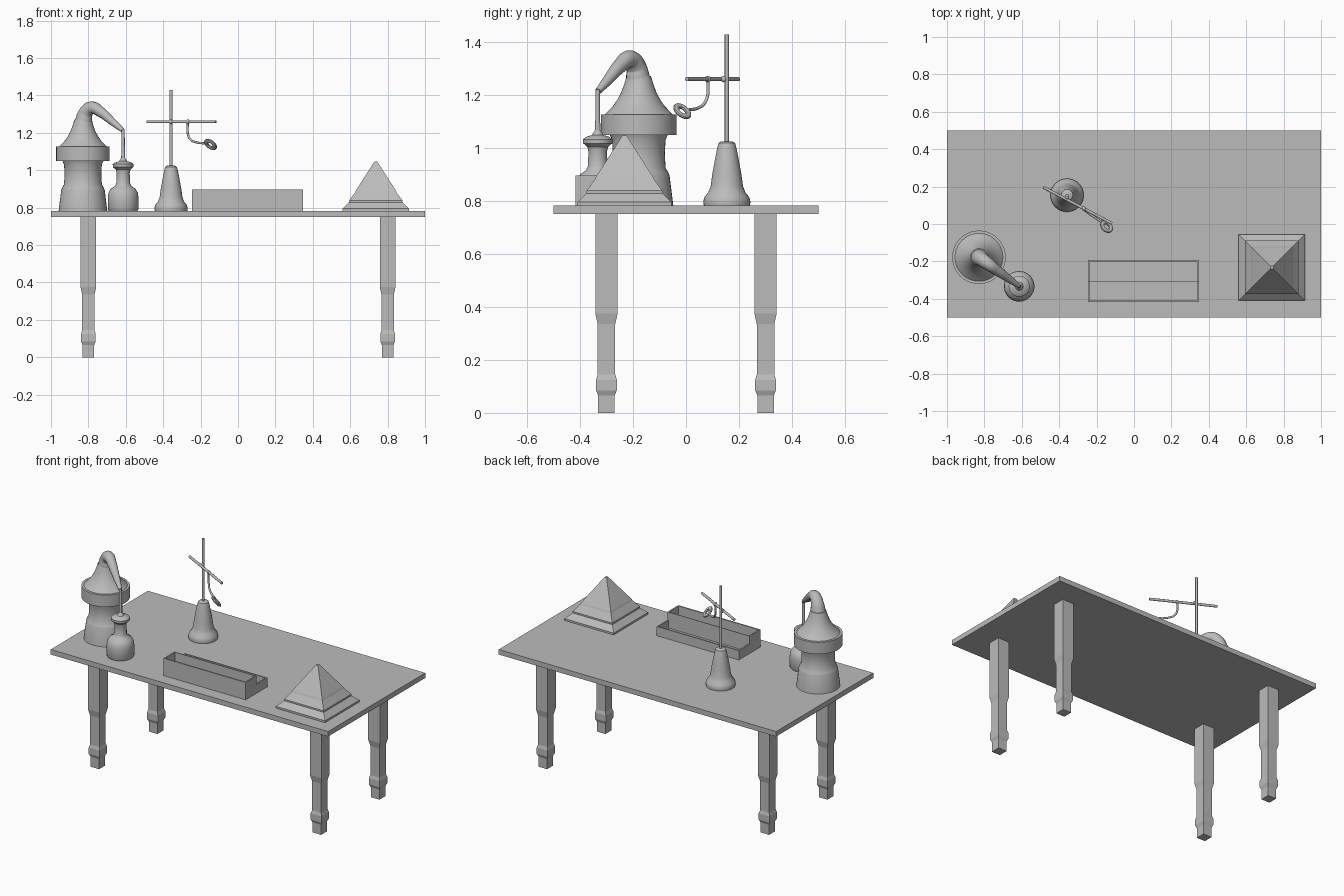
import bpy, bmesh, math
from mathutils import Vector

cube = bpy.data.objects.get("Cube")
if cube:
    bpy.data.objects.remove(cube, do_unlink=True)

grey = bpy.data.materials.new("plain grey")
grey.use_nodes = True
grey.diffuse_color = (0.5, 0.5, 0.5, 1)
grey.node_tree.nodes["Principled BSDF"].inputs["Base Color"].default_value = (0.5, 0.5, 0.5, 1)

TOP = 0.783  # height of the table surface


def add_object(name, bm, smooth=False):
    bmesh.ops.recalc_face_normals(bm, faces=bm.faces)
    mesh = bpy.data.meshes.new(name)
    bm.to_mesh(mesh)
    bm.free()
    mesh.materials.append(grey)
    obj = bpy.data.objects.new(name, mesh)
    bpy.context.collection.objects.link(obj)
    if smooth:
        bpy.ops.object.select_all(action='DESELECT')
        obj.select_set(True)
        bpy.context.view_layer.objects.active = obj
        bpy.ops.object.shade_smooth_by_angle(angle=math.radians(35))
    return obj


def box(name, x, y, z):
    bm = bmesh.new()
    bmesh.ops.create_cube(bm, size=1)
    for v in bm.verts:
        v.co = [a[0] + (c + 0.5) * (a[1] - a[0]) for a, c in zip((x, y, z), v.co)]
    return add_object(name, bm)


def turned(name, centre, profile, sides=32):
    """Stack rings of (half width, height); four sides gives a square section."""
    bm = bmesh.new()
    square = sides == 4
    scale = math.sqrt(2) if square else 1
    rings = []
    for r, z in profile:
        ring = []
        for i in range(sides):
            a = math.tau * i / sides + (math.pi / 4 if square else 0)
            ring.append(bm.verts.new((centre[0] + r * scale * math.cos(a),
                                      centre[1] + r * scale * math.sin(a), z)))
        rings.append(ring)
    for low, high in zip(rings, rings[1:]):
        for i in range(sides):
            j = (i + 1) % sides
            bm.faces.new((low[i], low[j], high[j], high[i]))
    bm.faces.new(rings[0])
    bm.faces.new(rings[-1])
    return add_object(name, bm, not square)


def tube(name, points, resolution=6):
    """Sweep a round section along points given as (position, radius)."""
    curve = bpy.data.curves.new(name, 'CURVE')
    curve.dimensions = '3D'
    curve.bevel_depth = 1
    curve.bevel_resolution = 5
    curve.resolution_u = resolution
    curve.use_fill_caps = True
    spline = curve.splines.new('BEZIER')
    spline.bezier_points.add(len(points) - 1)
    for p, (co, r) in zip(spline.bezier_points, points):
        p.co = co
        p.radius = r
        p.handle_left_type = p.handle_right_type = 'AUTO'
    spline.use_smooth = True
    curve.materials.append(grey)
    obj = bpy.data.objects.new(name, curve)
    bpy.context.collection.objects.link(obj)
    return obj


# Table
box("table_top", (-1, 1), (-0.5, 0.5), (0.75, TOP))
leg = [(0.031, 0), (0.031, 0.065), (0.039, 0.085), (0.039, 0.125), (0.033, 0.145),
       (0.033, 0.335), (0.042, 0.375), (0.042, 0.75)]
for x, side in ((-0.8, "right"), (0.8, "left")):
    for y, end in ((-0.3, "front"), (0.3, "back")):
        turned(f"{end}_{side}_leg", (x, y), leg, 4)

# Stepped pyramid
turned("stepped_pyramid", (0.737, -0.232),
       [(0.177, TOP), (0.177, 0.795), (0.143, 0.828), (0.143, 0.838), (0.112, 0.88),
        (0.107, 0.891), (0.008, 1.046)], 4)

# Open tray: tall front compartment, low back compartment
X0, X1, Y0, YM, Y1 = -0.246, 0.347, -0.417, -0.306, -0.193
T, HIGH, LOW = 0.009, 0.896, 0.843
box("tray_floor", (X0, X1), (Y0, Y1), (TOP, TOP + T))
box("tray_front_wall", (X0, X1), (Y0, Y0 + T), (TOP, HIGH))
box("tray_divider", (X0, X1), (YM - 0.002, YM + 0.002), (TOP, HIGH))
box("tray_back_wall", (X0, X1), (Y1 - T, Y1), (TOP, LOW))
for x, side in ((X0, "right"), (X1 - T, "left")):
    box(f"tray_{side}_end_tall", (x, x + T), (Y0, YM), (TOP, HIGH))
    box(f"tray_{side}_end_low", (x, x + T), (YM, Y1), (TOP, LOW))

# Still: body, collar and dome
still = (-0.829, -0.178)
flask = (-0.614, -0.333)
turned("still_body", still,
       [(0.13, TOP), (0.128, 0.80), (0.116, 0.895), (0.112, 0.905), (0.101, 0.925),
        (0.098, 0.98), (0.101, 1.03), (0.11, 1.05)], 40)
turned("still_collar", still, [(0.143, 1.049), (0.143, 1.126)], 40)
turned("still_dome", still,
       [(0.128, 1.126), (0.118, 1.136), (0.097, 1.158), (0.08, 1.183), (0.066, 1.21),
        (0.055, 1.24), (0.046, 1.27)], 40)


def spout(s, z, r):
    return Vector((still[0] + s * (flask[0] - still[0]),
                   still[1] + s * (flask[1] - still[1]), z)), r


tube("still_spout", [spout(0, 1.22, 0.058), spout(0.02, 1.265, 0.046), spout(0.07, 1.308, 0.038),
                     spout(0.22, 1.334, 0.034), spout(0.45, 1.31, 0.028),
                     spout(0.75, 1.256, 0.02), spout(0.99, 1.213, 0.012)])
tube("spout_downpipe", [spout(1, 1.22, 0.008), spout(1, 1.13, 0.009), spout(1, 1.04, 0.011)])

# Receiving flask
turned("flask", flask,
       [(0.077, TOP), (0.082, 0.793), (0.082, 0.855), (0.078, 0.88), (0.066, 0.901),
        (0.045, 0.914), (0.037, 0.93), (0.035, 0.985), (0.039, 1.003), (0.055, 1.017),
        (0.056, 1.032), (0.045, 1.041), (0.022, 1.048), (0.011, 1.065)])

# Stand with rod
stand = (-0.358, 0.154)
turned("stand_base", stand,
       [(0.087, TOP), (0.089, 0.797), (0.084, 0.815), (0.07, 0.832), (0.061, 0.855),
        (0.055, 0.9), (0.045, 0.955), (0.036, 1.0), (0.031, 1.018), (0.022, 1.024)])
turned("stand_rod", stand, [(0.008, 1.02), (0.008, 1.428)], 12)

# Crossbar, hanging arm and ring
BAR = 1.259
tube("crossbar", [((-0.486, 0.197, BAR), 0.008), ((-0.118, 0.003, BAR), 0.008)], 1)
arm = [(-0.268, 0.082, BAR), (-0.268, 0.081, 1.195), (-0.255, 0.068, 1.166),
       (-0.225, 0.045, 1.15), (-0.175, 0.012, 1.143)]
tube("hanging_arm", [(p, 0.006) for p in arm])
for name, pos in (("rod_clamp", (-0.358, 0.142, BAR)), ("arm_clamp", arm[0])):
    bm = bmesh.new()
    bmesh.ops.create_uvsphere(bm, u_segments=12, v_segments=8, radius=0.012)
    bmesh.ops.translate(bm, verts=bm.verts, vec=pos)
    add_object(name, bm, True)

bpy.ops.mesh.primitive_torus_add(major_segments=28, minor_segments=10,
                                 major_radius=0.027, minor_radius=0.012,
                                 location=(-0.147, -0.014, 1.138))
ring = bpy.context.object
ring.name = "ring_holder"
ring.rotation_euler = Vector((0.75, 0.77, 1)).to_track_quat('Z', 'Y').to_euler()
ring.scale.z = 0.7
ring.data.materials.append(grey)
bpy.ops.object.shade_smooth_by_angle()
